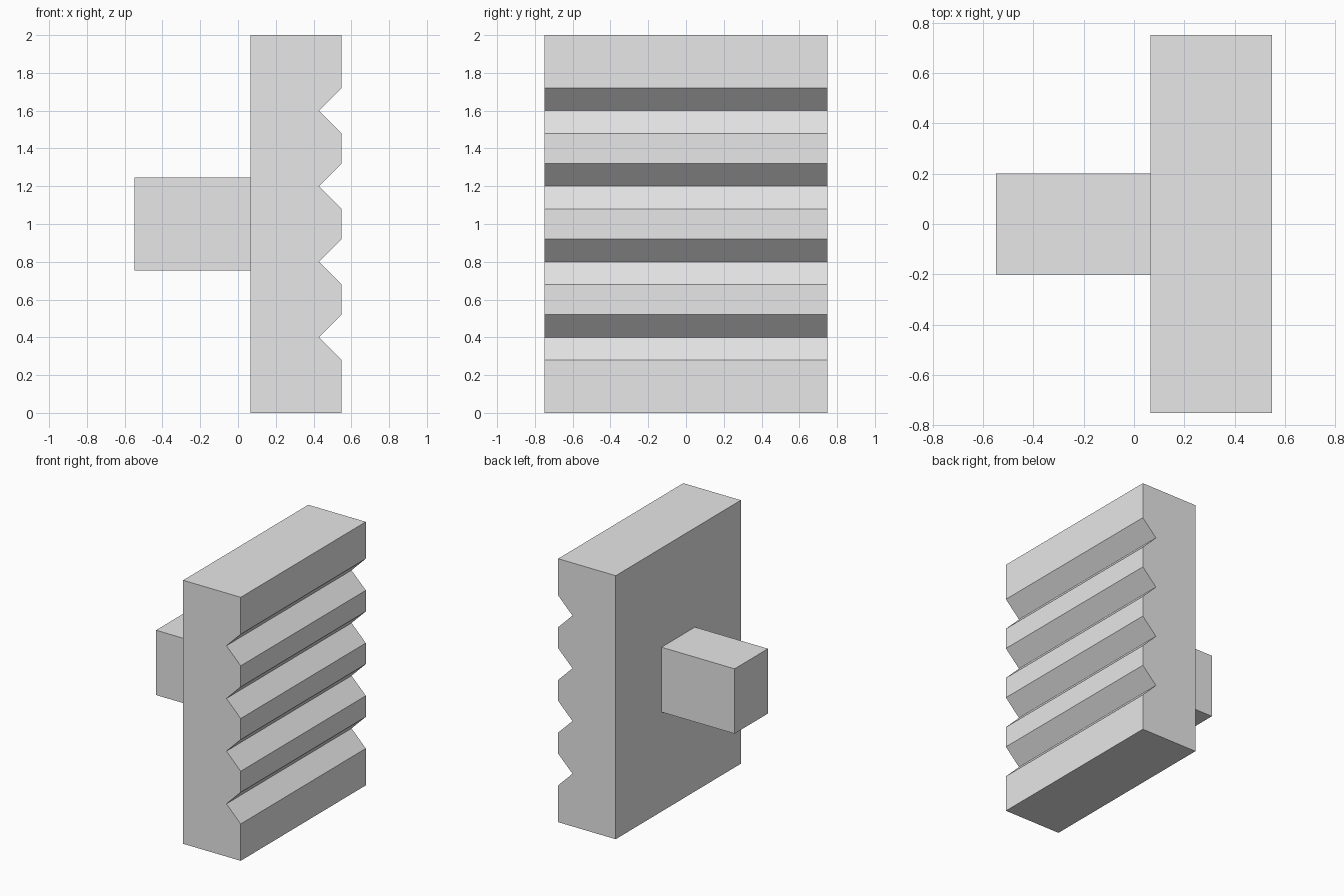
import bpy
import bmesh

cube = bpy.data.objects.get("Cube")
if cube:
    bpy.data.objects.remove(cube, do_unlink=True)

grey = bpy.data.materials.new("light_grey")
grey.use_nodes = True
colour = (0.8, 0.8, 0.8, 1)
grey.diffuse_color = colour
grey.node_tree.nodes["Principled BSDF"].inputs["Base Color"].default_value = colour


def extrude_profile(name, profile, half_depth):
    """Extrude an x-z outline evenly along y."""
    bm = bmesh.new()
    face = bm.faces.new([bm.verts.new((x, -half_depth, z)) for x, z in profile])
    result = bmesh.ops.extrude_face_region(bm, geom=[face])
    verts = [v for v in result["geom"] if isinstance(v, bmesh.types.BMVert)]
    bmesh.ops.translate(bm, verts=verts, vec=(0, 2 * half_depth, 0))
    bmesh.ops.recalc_face_normals(bm, faces=bm.faces)
    mesh = bpy.data.meshes.new(name)
    bm.to_mesh(mesh)
    bm.free()
    mesh.materials.append(grey)
    obj = bpy.data.objects.new(name, mesh)
    bpy.context.collection.objects.link(obj)
    return obj


BACK, FACE, NOTCH = 0.065, 0.548, 0.12

# Upright block with four V grooves across its face
outline = [(BACK, 0), (FACE, 0)]
for i in range(1, 5):
    z = 0.4 * i
    outline += [(FACE, z - NOTCH), (FACE - NOTCH, z), (FACE, z + NOTCH)]
outline += [(FACE, 2), (BACK, 2)]
extrude_profile("grooved_block", outline, 0.75)

# Square stem on the plain side
low, high = 0.755, 1.247
extrude_profile("stem", [(-FACE, low), (BACK, low), (BACK, high), (-FACE, high)], 0.2)
